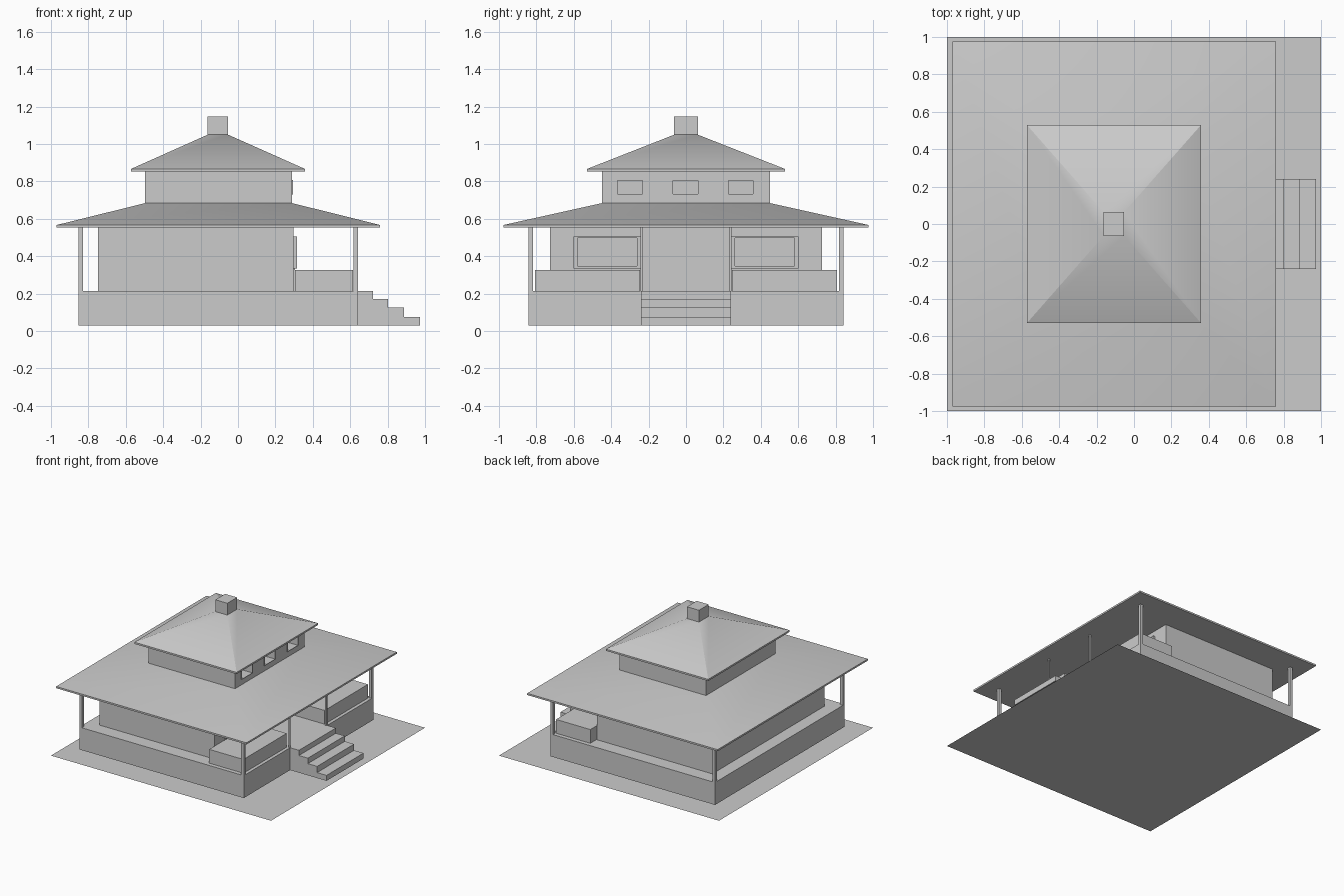
import bpy, bmesh

if "Cube" in bpy.data.objects:
    bpy.data.objects.remove(bpy.data.objects["Cube"])


def new_object(name, bm):
    bmesh.ops.recalc_face_normals(bm, faces=bm.faces)
    mesh = bpy.data.meshes.new(name)
    bm.to_mesh(mesh)
    bm.free()
    ob = bpy.data.objects.new(name, mesh)
    bpy.context.collection.objects.link(ob)
    return ob


def stack(name, rings):
    """Loft rectangles (x0, x1, half-width or y0/y1, z) into a closed solid."""
    bm = bmesh.new()
    loops = []
    for x0, x1, y0, y1, z in rings:
        loops.append([bm.verts.new((x, y, z)) for x, y in
                      ((x0, y0), (x1, y0), (x1, y1), (x0, y1))])
    bm.faces.new(loops[0])
    bm.faces.new(loops[-1])
    for a, b in zip(loops, loops[1:]):
        for i in range(4):
            j = (i + 1) % 4
            bm.faces.new((a[i], a[j], b[j], b[i]))
    return new_object(name, bm)


def box(name, x0, x1, y0, y1, z0, z1):
    return stack(name, [(x0, x1, y0, y1, z0), (x0, x1, y0, y1, z1)])


def cut(target, cutter):
    mod = target.modifiers.new("opening", 'BOOLEAN')
    mod.operation = 'DIFFERENCE'
    mod.solver = 'EXACT'
    mod.object = cutter
    bpy.context.view_layer.objects.active = target
    bpy.ops.object.modifier_apply(modifier=mod.name)
    bpy.data.objects.remove(cutter)


def roof(name, x0, x1, hy, z0, z1, top):
    ob = stack(name, [(x0, x1, -hy, hy, z0), (x0, x1, -hy, hy, z1), top])
    bpy.ops.object.select_all(action='DESELECT')
    ob.select_set(True)
    bpy.context.view_layer.objects.active = ob
    bpy.ops.object.shade_smooth_by_angle()


def framed_panel(name, x, depth, y0, y1, z0, z1, rim, inset):
    """Raised frame with a sunken panel on the entrance wall."""
    frame = box(name, x - 0.01, x + depth, y0, y1, z0, z1)
    cut(frame, box("cutter", x + depth - inset, x + 0.1,
                   y0 + rim, y1 - rim, z0 + rim * 0.7, z1 - rim * 0.4))


# Ground sheet and raised plinth
bm = bmesh.new()
bmesh.ops.create_grid(bm, x_segments=1, y_segments=1, size=1)
new_object("ground_sheet", bm)
box("plinth", -0.853, 0.642, -0.842, 0.842, 0.03, 0.214)

# Entrance stairs, one stepped profile extruded across y
profile = [(0.642, 0.03)]
x = 0.642
for x1, z in ((0.722, 0.214), (0.803, 0.171), (0.887, 0.126), (0.973, 0.075)):
    profile += [(x, z), (x1, z)]
    x = x1
profile.append((0.973, 0.03))
bm = bmesh.new()
face = bm.faces.new([bm.verts.new((px, -0.24, pz)) for px, pz in profile])
ext = bmesh.ops.extrude_face_region(bm, geom=[face], use_keep_orig=True)
bmesh.ops.translate(bm, vec=(0, 0.48, 0),
                    verts=[v for v in ext['geom'] if isinstance(v, bmesh.types.BMVert)])
new_object("stairs", bm)

# Lower storey
box("lower_walls", -0.749, 0.298, -0.728, 0.728, 0.214, 0.555)

# Porch blocks, posts and lower windows on both sides of the entrance
for side, s in (("left", -1), ("right", 1)):
    ys = sorted((s * 0.246, s * 0.808))
    box(f"porch_block_{side}", 0.304, 0.615, *ys, 0.214, 0.327)
    ys = sorted((s * 0.818, s * 0.842))
    box(f"front_post_{side}", 0.618, 0.642, *ys, 0.214, 0.555)
    box(f"back_post_{side}", -0.853, -0.829, *ys, 0.214, 0.555)
    ys = sorted((s * 0.233, s * 0.243))
    box(f"entrance_post_{side}", 0.628, 0.642, *ys, 0.214, 0.555)
    ys = sorted((s * 0.241, s * 0.602))
    framed_panel(f"lower_window_{side}", 0.298, 0.018, *ys, 0.334, 0.505, 0.021, 0.012)

# Door
framed_panel("door", 0.298, 0.006, -0.123, 0.118, 0.214, 0.505, 0.009, 0.004)

# Lower roof
roof("lower_roof", -0.97, 0.76, 0.976, 0.553, 0.567,
     (-0.497, 0.29, -0.45, 0.45, 0.684))

# Upper storey with three deep window openings
upper = box("upper_walls", -0.497, 0.288, -0.45, 0.45, 0.68, 0.856)
for i, y in enumerate((-0.299, -0.003, 0.293)):
    surround = box(f"upper_window_{i + 1}", 0.27, 0.294,
                   y - 0.071, y + 0.071, 0.729, 0.808)
    hole = (0.14, 0.4, y - 0.066, y + 0.066, 0.733, 0.804)
    cut(upper, box("cutter", *hole))
    cut(surround, box("cutter", *hole))

# Upper roof and chimney
roof("upper_roof", -0.572, 0.358, 0.529, 0.853, 0.867,
     (-0.162, -0.053, -0.063, 0.063, 1.05))
box("chimney", -0.162, -0.053, -0.063, 0.063, 1.04, 1.147)
